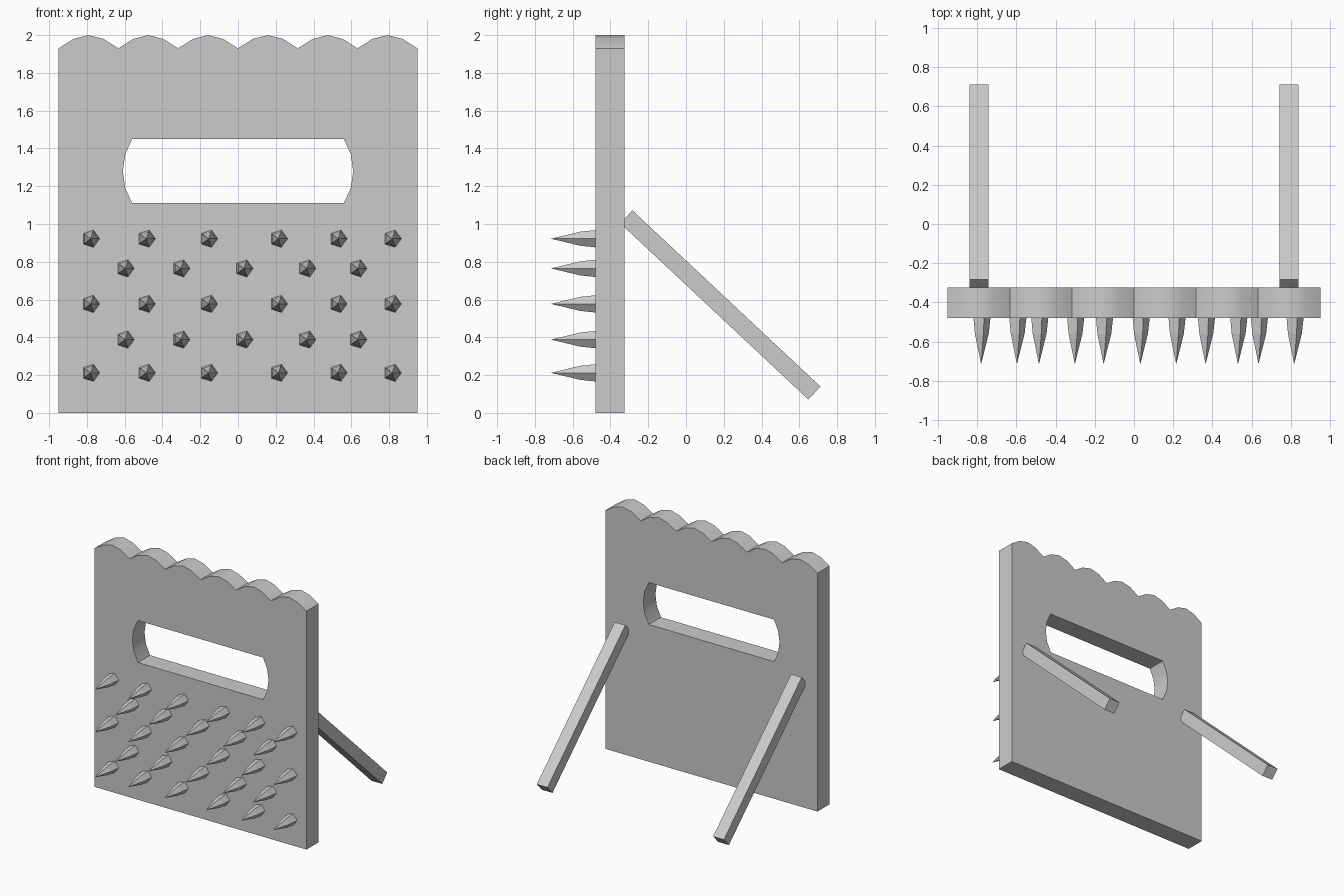
import bpy, bmesh
from math import cos, sin, pi
from mathutils import Vector

if "Cube" in bpy.data.objects:
    bpy.data.objects.remove(bpy.data.objects["Cube"])


def mesh_object(name, bm):
    bmesh.ops.recalc_face_normals(bm, faces=bm.faces)
    me = bpy.data.meshes.new(name)
    bm.to_mesh(me)
    bm.free()
    ob = bpy.data.objects.new(name, me)
    bpy.context.collection.objects.link(ob)
    return ob


# Board outline: flat base and six shallow scallops along the top
WIDTH, FRONT, BACK = 0.95, -0.48, -0.325
step = 2 * WIDTH / 6
outline = [(-WIDTH, 0), (WIDTH, 0), (WIDTH, 1.93)]
for i in range(6):
    right = WIDTH - i * step
    outline += [(right - step * t, z) for t, z in
                ((0.25, 1.98), (0.5, 2.0), (0.75, 1.98), (1, 1.93))]

# Handle slot with bowed ends
end = [(0.56, 1.11), (0.597, 1.19), (0.61, 1.28), (0.597, 1.37), (0.56, 1.45)]
slot = end + [(-x, z) for x, z in reversed(end)]

# Board: both loops filled together, then extruded to thickness
bm = bmesh.new()
edges = []
for loop in (outline, slot):
    vs = [bm.verts.new((x, FRONT, z)) for x, z in loop]
    edges += [bm.edges.new((vs[i - 1], vs[i])) for i in range(len(vs))]
bmesh.ops.triangle_fill(bm, edges=edges, use_beauty=True, normal=(0, -1, 0))
ext = bmesh.ops.extrude_face_region(bm, geom=bm.faces[:], use_keep_orig=True)
bmesh.ops.translate(bm, vec=(0, BACK - FRONT, 0),
                    verts=[g for g in ext["geom"] if isinstance(g, bmesh.types.BMVert)])
board = mesh_object("board", bm)
bpy.context.view_layer.objects.active = board
board.select_set(True)
bpy.ops.object.shade_smooth_by_angle(angle=pi / 6)


# Five-sided spikes in staggered rows
def add_spike(bm, x, z):
    rings = []
    for y, r in ((FRONT + 0.01, 0.049), (-0.56, 0.039)):
        rings.append([bm.verts.new((x + r * cos(2 * pi * k / 5), y, z + r * sin(2 * pi * k / 5)))
                      for k in range(5)])
    tip = bm.verts.new((x, -0.715, z))
    base, mid = rings
    bm.faces.new(base)
    for k in range(5):
        bm.faces.new((base[k - 1], base[k], mid[k], mid[k - 1]))
        bm.faces.new((mid[k - 1], mid[k], tip))


wide = (-0.78, -0.485, -0.155, 0.215, 0.53, 0.817)
narrow = (-0.597, -0.302, 0.032, 0.365, 0.635)
bm = bmesh.new()
for i, z in enumerate((0.922, 0.765, 0.577, 0.388, 0.212)):
    for x in (narrow if i % 2 else wide):
        add_spike(bm, x, z)
mesh_object("spikes", bm)

# Two slanted rear struts, square section
top, bottom = Vector((0, -0.316, 1.038)), Vector((0, 0.68, 0.105))
axis = (bottom - top).normalized()
side = Vector((0, -axis.z, axis.y)) * 0.047
for name, cx in (("left_strut", -0.79), ("right_strut", 0.79)):
    bm = bmesh.new()
    ends = []
    for p in (top, bottom):
        ends.append([bm.verts.new(p + side * s + Vector((cx + 0.048 * w, 0, 0)))
                     for w, s in ((-1, -1), (1, -1), (1, 1), (-1, 1))])
    a, b = ends
    bm.faces.new(a)
    bm.faces.new(b)
    for k in range(4):
        bm.faces.new((a[k - 1], a[k], b[k], b[k - 1]))
    mesh_object(name, bm)
